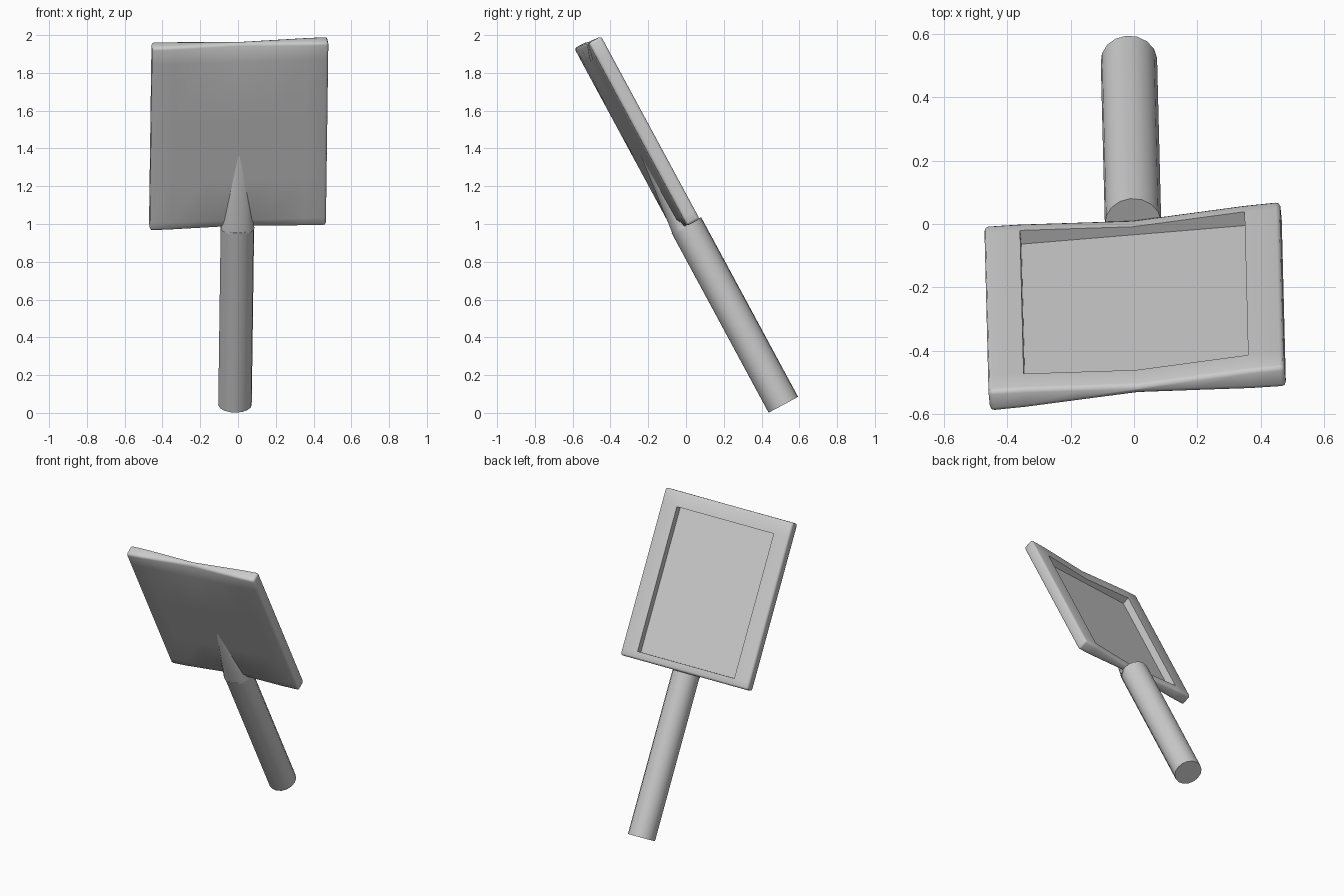
import bpy, bmesh, math
from mathutils import Vector, Matrix

if "Cube" in bpy.data.objects:
    bpy.data.objects.remove(bpy.data.objects["Cube"])

# Tilted, slightly rolled tool frame: a = across, b = along, c = normal to the tray
U = Vector((0.012, -0.475, 0.88)).normalized()
E = Vector((1, 0.08, 0.037))
E = (E - U * E.dot(U)).normalized()
N = U.cross(E).normalized()
if N.y < 0:
    N = -N
O = Vector((-0.003, 0.002, 0.994))


def finish(bm, name):
    for v in bm.verts:
        v.co = O + E * v.co.x + U * v.co.y + N * v.co.z
    bmesh.ops.recalc_face_normals(bm, faces=bm.faces)
    me = bpy.data.meshes.new(name)
    bm.to_mesh(me)
    bm.free()
    ob = bpy.data.objects.new(name, me)
    bpy.context.collection.objects.link(ob)
    bpy.ops.object.select_all(action='DESELECT')
    ob.select_set(True)
    bpy.context.view_layer.objects.active = ob
    bpy.ops.object.shade_smooth_by_angle(angle=math.radians(55))
    return ob


# Tray: plate with a rim that thins toward the middle of both ends
XS = [-0.468, -0.355, -0.18, 0, 0.18, 0.355, 0.468]
BS = [0, 0.05, 0.3, 0.65, 1.0, 1.1]
bm = bmesh.new()


def half(a):
    return 0.015 + 0.023 * min(1, abs(a) / 0.4)


def layer(side):
    rows = []
    for b in BS:
        end = b in (BS[0], BS[-1])
        rows.append([bm.verts.new((a, b, side * half(a) if end or side > 0 else -0.038))
                     for a in XS])
    faces = {}
    for j in range(len(BS) - 1):
        for i in range(len(XS) - 1):
            faces[i, j] = bm.faces.new((rows[j][i], rows[j][i + 1],
                                        rows[j + 1][i + 1], rows[j + 1][i]))
    loop = rows[0] + [r[-1] for r in rows[1:-1]] + rows[-1][::-1] + [r[0] for r in rows[-2:0:-1]]
    return faces, loop


back, loop_b = layer(1)
front, loop_f = layer(-1)
n = len(loop_b)
sides = [bm.faces.new((loop_b[k], loop_b[(k + 1) % n], loop_f[(k + 1) % n], loop_f[k]))
         for k in range(n)]
bmesh.ops.recalc_face_normals(bm, faces=bm.faces)

# Recess floor
inner = [f for (i, j), f in back.items() if 0 < i < len(XS) - 2 and 0 < j < len(BS) - 2]
res = bmesh.ops.extrude_face_region(bm, geom=inner)
for v in res['geom']:
    if isinstance(v, bmesh.types.BMVert):
        v.co.z = -0.014
bmesh.ops.delete(bm, geom=[f for f in inner if f.is_valid], context='FACES')

# Rounded outer edges and corners
outer = set()
for e in bm.edges:
    p, q = e.verts
    on = [all(abs(v.co.x) > 0.46 for v in (p, q)),
          all(v.co.y < 0.001 for v in (p, q)),
          all(v.co.y > 1.099 for v in (p, q))]
    crosses = abs(p.co.x - q.co.x) < 1e-5 and abs(p.co.y - q.co.y) < 1e-5
    if any(on) and (not crosses or abs(p.co.x) > 0.46 and (on[1] or on[2])):
        outer.add(e)
bmesh.ops.bevel(bm, geom=list(outer), offset=0.014, segments=2, profile=0.5,
                affect='EDGES', clamp_overlap=True)
finish(bm, "tray")

# Handle
R, SEG, LEN = 0.089, 16, 1.08
bm = bmesh.new()
bmesh.ops.create_cone(bm, cap_ends=True, segments=SEG, radius1=R, radius2=R, depth=LEN,
                      matrix=Matrix.Translation((0, -LEN / 2, 0)) @ Matrix.Rotation(math.pi / 2, 4, 'X'))
finish(bm, "handle")

# Tapered spine running from the handle onto the front of the tray
bm = bmesh.new()
ring = []
for k in range(9):
    t = math.pi * k / 8
    ring.append(bm.verts.new((R * math.cos(t), -0.01, -0.02 - (R - 0.022) * math.sin(t))))
tip = bm.verts.new((0, 0.46, -0.036))
for k in range(9):
    bm.faces.new((ring[k], ring[(k + 1) % 9], tip))
bm.faces.new(ring)
finish(bm, "spine")
